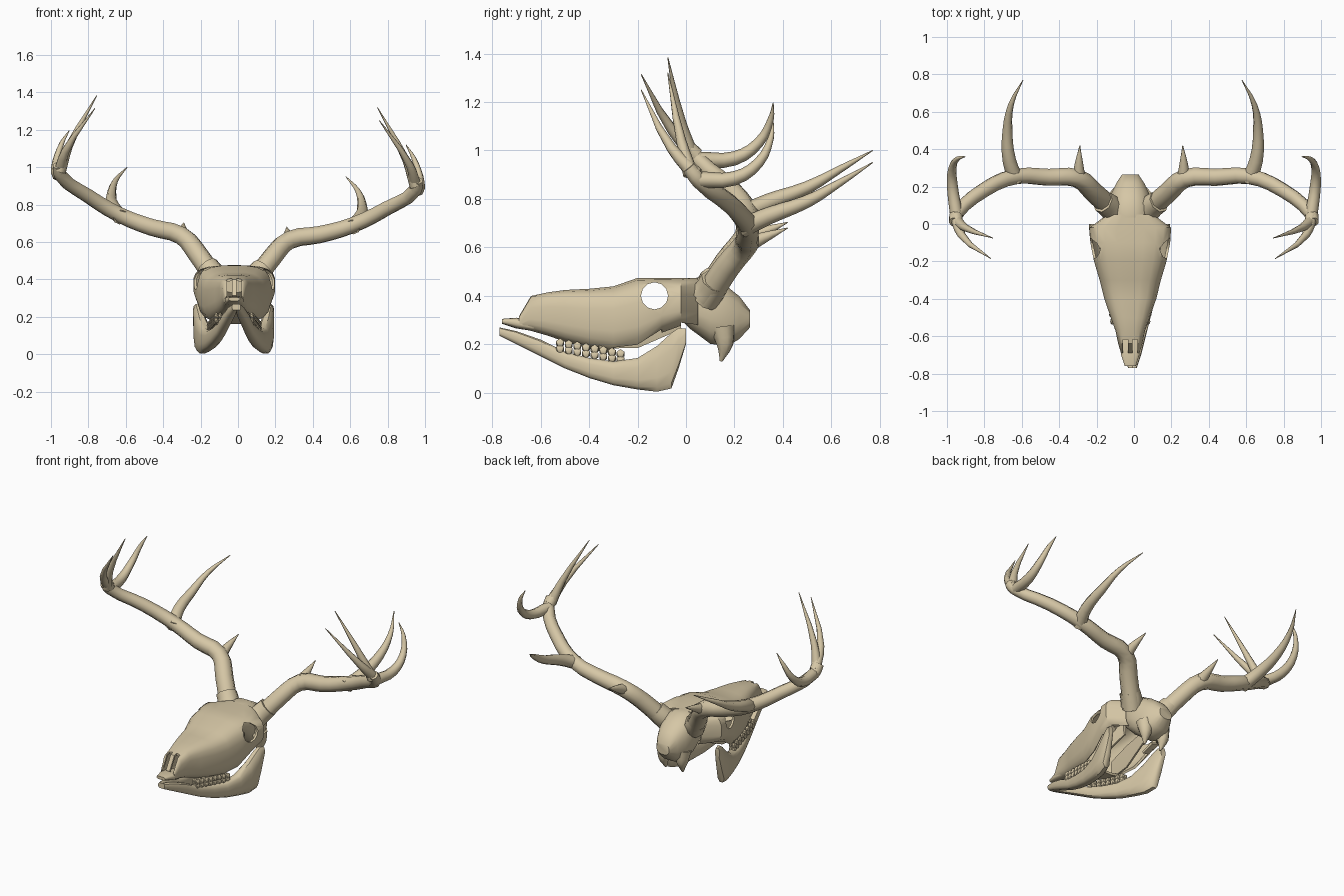
import bpy, bmesh, math
from mathutils import Vector

if "Cube" in bpy.data.objects:
    bpy.data.objects.remove(bpy.data.objects["Cube"], do_unlink=True)

BONE_COLOUR = (.67, .57, .38, 1)
bone = bpy.data.materials.new("bone")
bone.use_nodes = True
bone.diffuse_color = BONE_COLOUR
bone.node_tree.nodes["Principled BSDF"].inputs["Base Color"].default_value = BONE_COLOUR

LEAN = -.02  # the skull sits a little to one side of the antlers' middle


def activate(ob):
    bpy.ops.object.select_all(action='DESELECT')
    ob.select_set(True)
    bpy.context.view_layer.objects.active = ob


def add_object(name, data):
    data.materials.append(bone)
    ob = bpy.data.objects.new(name, data)
    bpy.context.collection.objects.link(ob)
    activate(ob)
    return ob


def shade(degrees=40):
    bpy.ops.object.shade_smooth_by_angle(angle=math.radians(degrees))


def finish(name, bm):
    bmesh.ops.recalc_face_normals(bm, faces=bm.faces)
    mesh = bpy.data.meshes.new(name)
    bm.to_mesh(mesh)
    bm.free()
    ob = add_object(name, mesh)
    shade()
    return ob


def cut(target, cutter):
    activate(target)
    hole = target.modifiers.new("hole", 'BOOLEAN')
    hole.operation = 'DIFFERENCE'
    hole.solver = 'EXACT'
    hole.object = cutter
    bpy.ops.object.modifier_apply(modifier=hole.name)
    bpy.data.objects.remove(cutter, do_unlink=True)


def signed_power(value, power):
    return math.copysign(abs(value) ** power, value)


def loft(stations, centre=lambda y: LEAN, sides=16, power=.7, caps=True):
    """Skin rounded sections given as (y, half width, top, bottom)."""
    bm = bmesh.new()
    rings = []
    for y, width, top, bottom in stations:
        ring = []
        for i in range(sides):
            angle = math.tau * (i + .5) / sides
            across = signed_power(math.cos(angle), power)
            upward = signed_power(math.sin(angle), power)
            ring.append(bm.verts.new((centre(y) + width * across, y,
                                      (top + bottom + (top - bottom) * upward) / 2)))
        rings.append(ring)
    for ring, following in zip(rings, rings[1:]):
        for i in range(sides):
            bm.faces.new((ring[i - 1], ring[i], following[i], following[i - 1]))
    if caps:
        bm.faces.new(rings[0])
        bm.faces.new(rings[-1])
    return bm


def branches(name, specs, side=1, rise=0):
    """Tapered curved branches; each spec is (points, thick radius, thin radius)."""
    curve = bpy.data.curves.new(name, 'CURVE')
    curve.dimensions = '3D'
    curve.bevel_depth = 1
    curve.bevel_resolution = 2
    curve.resolution_u = 3
    curve.use_fill_caps = True
    for points, thick, thin in specs:
        spline = curve.splines.new('BEZIER')
        last = len(points) - 1
        spline.bezier_points.add(last)
        for i, (knot, (x, y, z)) in enumerate(zip(spline.bezier_points, points)):
            knot.co = (side * x + LEAN * (1 - x), y, z + rise * x)
            knot.radius = thick + (thin - thick) * (i / last) ** 1.4
            knot.handle_left_type = knot.handle_right_type = 'AUTO'
    add_object(name, curve)
    bpy.ops.object.convert(target='MESH')
    shade(50)


# Face: hollow shell, left open underneath at the back
bm = loft([(-.69, .05, .315, .265), (-.64, .065, .4, .255), (-.57, .08, .415, .235),
           (-.5, .105, .425, .21), (-.4, .14, .43, .18), (-.3, .165, .44, .16),
           (-.2, .195, .475, .17), (-.1, .215, .475, .24), (-.02, .22, .475, .27),
           (.05, .125, .475, .26)], sides=20, power=.6, caps=False)
bmesh.ops.recalc_face_normals(bm, faces=bm.faces)
underside = []
for panel in bm.faces:
    middle = panel.calc_center_median()
    if panel.normal.z < -.6 and middle.y > -.3 and abs(middle.x - LEAN) < .15:
        underside.append(panel)
bmesh.ops.delete(bm, geom=underside, context='FACES')
face = finish("face_bone", bm)
shell = face.modifiers.new("thickness", 'SOLIDIFY')
shell.thickness = .014
shell.offset = -1
bpy.ops.object.modifier_apply(modifier=shell.name)

# Eye sockets cut right through the shell, and two slots in the nose
bpy.ops.mesh.primitive_cylinder_add(vertices=12, radius=.056, depth=1,
                                    location=(0, -.13, .4), rotation=(0, math.pi / 2, 0))
cut(face, bpy.context.object)
for side in (1, -1):
    bpy.ops.mesh.primitive_cube_add(size=1, location=(LEAN + side * .026, -.655, .37))
    slot = bpy.context.object
    slot.scale = (.026, .075, .14)
    cut(face, slot)
activate(face)
shade()

# Braincase with the knob at the back, and the front plate of the nose
finish("braincase", loft([(-.05, .085, .465, .33), (.02, .11, .475, .26), (.1, .115, .48, .2),
                          (.17, .1, .44, .19), (.22, .075, .4, .22), (.265, .045, .34, .27)],
                         power=.8))
finish("nose_plate", loft([(-.76, .03, .305, .285), (-.7, .05, .31, .265), (-.6, .06, .29, .25)]))


def jaw_centre(y):
    return LEAN * (1.2 + y) + side * (.2 + y / 4)


def wing_centre(y):
    return LEAN + side * (.07 - y / 8)


# Main antler beam, its burr, then the tines from the skull outwards
BEAM = [(.1, .08, .38), (.2, .17, .52), (.29, .245, .61), (.45, .25, .64), (.62, .255, .69),
        (.8, .18, .78), (.95, .05, .88), (.96, .01, .93)]
ANTLER = [
    (BEAM, .056, .03),
    ([(.1, .08, .4), (.12, .1, .425), (.15, .12, .46)], .066, .062),
    ([(.28, .25, .61), (.28, .32, .64), (.275, .42, .68)], .036, .002),
    ([(.62, .23, .68), (.66, .34, .73), (.67, .5, .79), (.65, .64, .87), (.585, .77, .95)], .042, .002),
    ([(.95, .06, .88), (.97, .2, .885), (.97, .3, .95), (.94, .35, 1.05), (.9, .36, 1.12)], .034, .002),
    ([(.95, .04, .9), (.92, -.06, 1.01), (.76, -.185, 1.25)], .034, .002),
    ([(.95, .02, .9), (.9, -.02, 1.04), (.75, -.075, 1.32)], .032, .002)]

for name, side, rise in (("left", 1, 0), ("right", -1, .085)):
    branches(name + "_antler", ANTLER, side, rise)

    # Lower jaw half with its rising branch
    finish(name + "_jaw", loft([(-.77, .016, .27, .235), (-.7, .024, .255, .2), (-.6, .026, .22, .15),
                                (-.5, .028, .17, .1), (-.4, .032, .145, .06), (-.3, .035, .13, .03),
                                (-.2, .036, .145, .012), (-.12, .036, .195, .002),
                                (-.06, .03, .25, .015), (-.03, .024, .27, .1), (0, .016, .265, .2)],
                               jaw_centre, sides=12))

    # Thin upright wing behind the palate
    finish(name + "_palate_wing", loft([(-.36, .01, .3, .18), (-.2, .01, .33, .18), (-.02, .01, .34, .26)],
                                       wing_centre, sides=8))

    # Cheek teeth in an upper and a lower row
    bm = bmesh.new()
    for tooth in range(8):
        along = tooth / 7
        for row in (0, 1):
            for shift in (-.01, .01):
                crown = bmesh.ops.create_icosphere(bm, subdivisions=1, radius=.02)["verts"]
                spot = Vector((LEAN + side * (.085 + .04 * along + shift), -.52 + along / 4,
                               .205 - .045 * along - .024 * row))
                bmesh.ops.scale(bm, vec=(.7, .95, 1), verts=crown)
                bmesh.ops.translate(bm, vec=spot, verts=crown)
    finish(name + "_teeth", bm)

    # Bony prong below the braincase
    branches(name + "_skull_prong", [([(.06, .15, .27), (.065, .16, .2), (.06, .145, .13)],
                                      .055, .006)], side)
